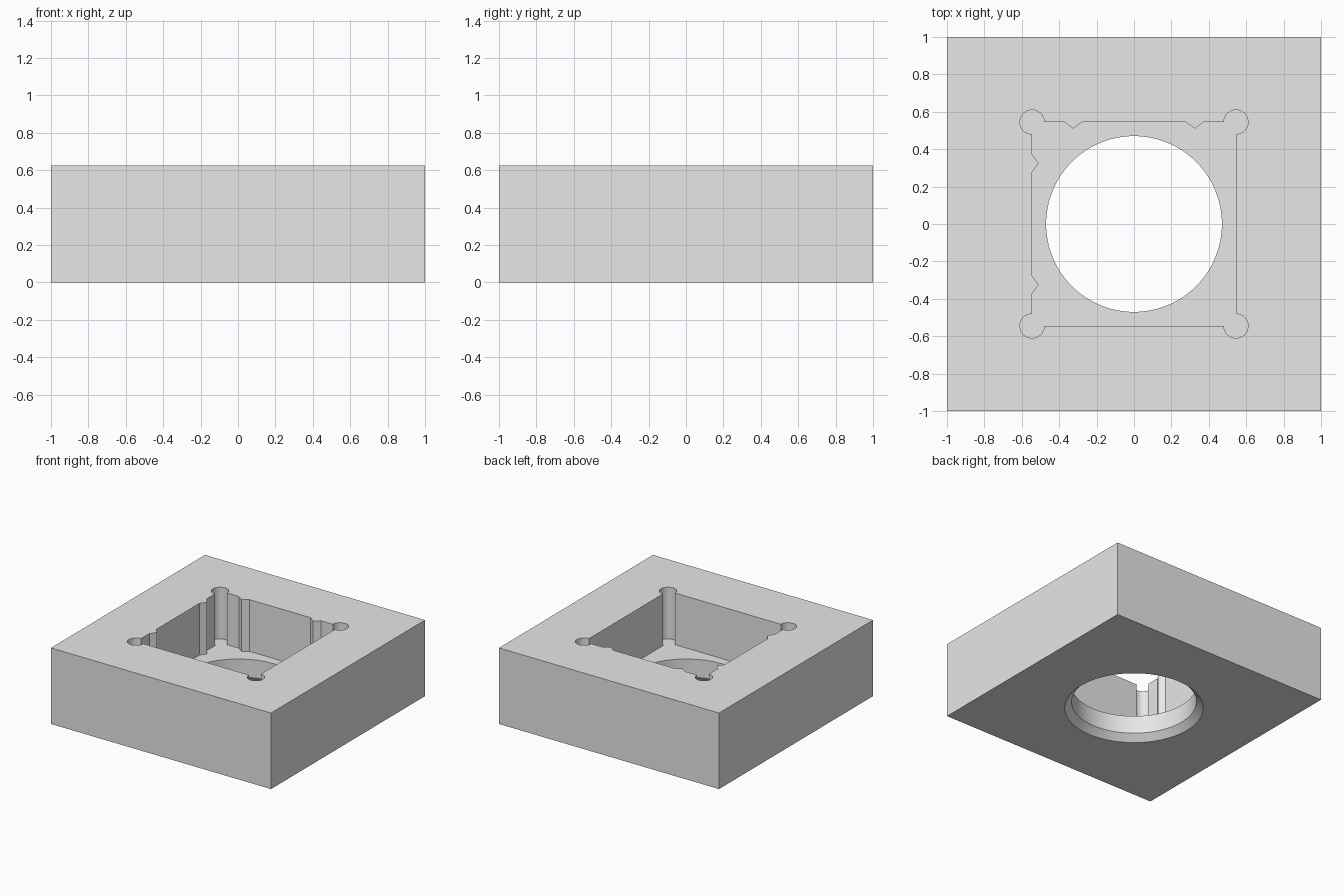
import bpy
import bmesh
from math import cos, sin, pi, radians
from mathutils import Matrix, Vector

HEIGHT = 0.625
FLOOR = 0.2           # pocket floor level
WALL = 0.545          # pocket half width
RELIEF = 0.065        # corner relief radius
RIB_AT, RIB_HALF, RIB_DEPTH = 0.325, 0.047, 0.035
BORE, CHAMFER = 0.47, 0.052

if "Cube" in bpy.data.objects:
    bpy.data.objects.remove(bpy.data.objects["Cube"], do_unlink=True)

grey = bpy.data.materials.new("light grey")
grey.use_nodes = True
colour = (0.8, 0.8, 0.8, 1)
grey.diffuse_color = colour
grey.node_tree.nodes["Principled BSDF"].inputs["Base Color"].default_value = colour


def loft(name, rings):
    """Closed solid through a stack of equal-length point rings."""
    bm = bmesh.new()
    loops = [[bm.verts.new(p) for p in ring] for ring in rings]
    for low, high in zip(loops, loops[1:]):
        for i in range(len(low)):
            j = (i + 1) % len(low)
            bm.faces.new((low[i], low[j], high[j], high[i]))
    bm.faces.new(loops[0][::-1])
    bm.faces.new(loops[-1])
    bmesh.ops.recalc_face_normals(bm, faces=bm.faces)
    mesh = bpy.data.meshes.new(name)
    bm.to_mesh(mesh)
    bm.free()
    mesh.materials.append(grey)
    obj = bpy.data.objects.new(name, mesh)
    bpy.context.collection.objects.link(obj)
    return obj


def circle(radius, z, steps=96):
    return [(radius * cos(2 * pi * i / steps), radius * sin(2 * pi * i / steps), z)
            for i in range(steps)]


def pocket_outline():
    """Square with round corner reliefs and pointed ribs on two walls."""
    points = []
    for side in range(4):
        quarter = [(WALL + RELIEF * cos(a), WALL + RELIEF * sin(a))
                   for a in (radians(-90 + 270 * i / 30) for i in range(31))]
        if side < 2:  # back wall and right wall carry the ribs
            for c in (RIB_AT, -RIB_AT):
                quarter += [(c + RIB_HALF, WALL), (c, WALL - RIB_DEPTH),
                            (c - RIB_HALF, WALL)]
        turn = Matrix.Rotation(side * pi / 2, 3, 'Z')
        points += [turn @ Vector((x, y, 0)) for x, y in quarter]
    return points


def at_height(points, z):
    return [(p.x, p.y, z) for p in points]


# Solid block
square = [Vector(p) for p in ((-1, -1, 0), (1, -1, 0), (1, 1, 0), (-1, 1, 0))]
block = loft("block", [at_height(square, 0), at_height(square, HEIGHT)])

# Pocket from above, and bore with a chamfered mouth from below
outline = pocket_outline()
pocket = loft("pocket_cutter", [at_height(outline, FLOOR), at_height(outline, HEIGHT + 0.1)])
extra = 0.02
bore = loft("bore_cutter", [circle(BORE + CHAMFER + extra, -extra),
                            circle(BORE, CHAMFER), circle(BORE, FLOOR + 0.1)])

bpy.context.view_layer.objects.active = block
for cutter in (pocket, bore):
    cutter.hide_render = True
    cut = block.modifiers.new(cutter.name, 'BOOLEAN')
    cut.operation = 'DIFFERENCE'
    cut.solver = 'EXACT'
    cut.object = cutter
    bpy.ops.object.modifier_apply(modifier=cut.name)
    bpy.data.objects.remove(cutter, do_unlink=True)

# Smooth round walls, sharp edges
bpy.ops.object.select_all(action='DESELECT')
block.select_set(True)
bpy.ops.object.shade_smooth_by_angle(angle=radians(30))
